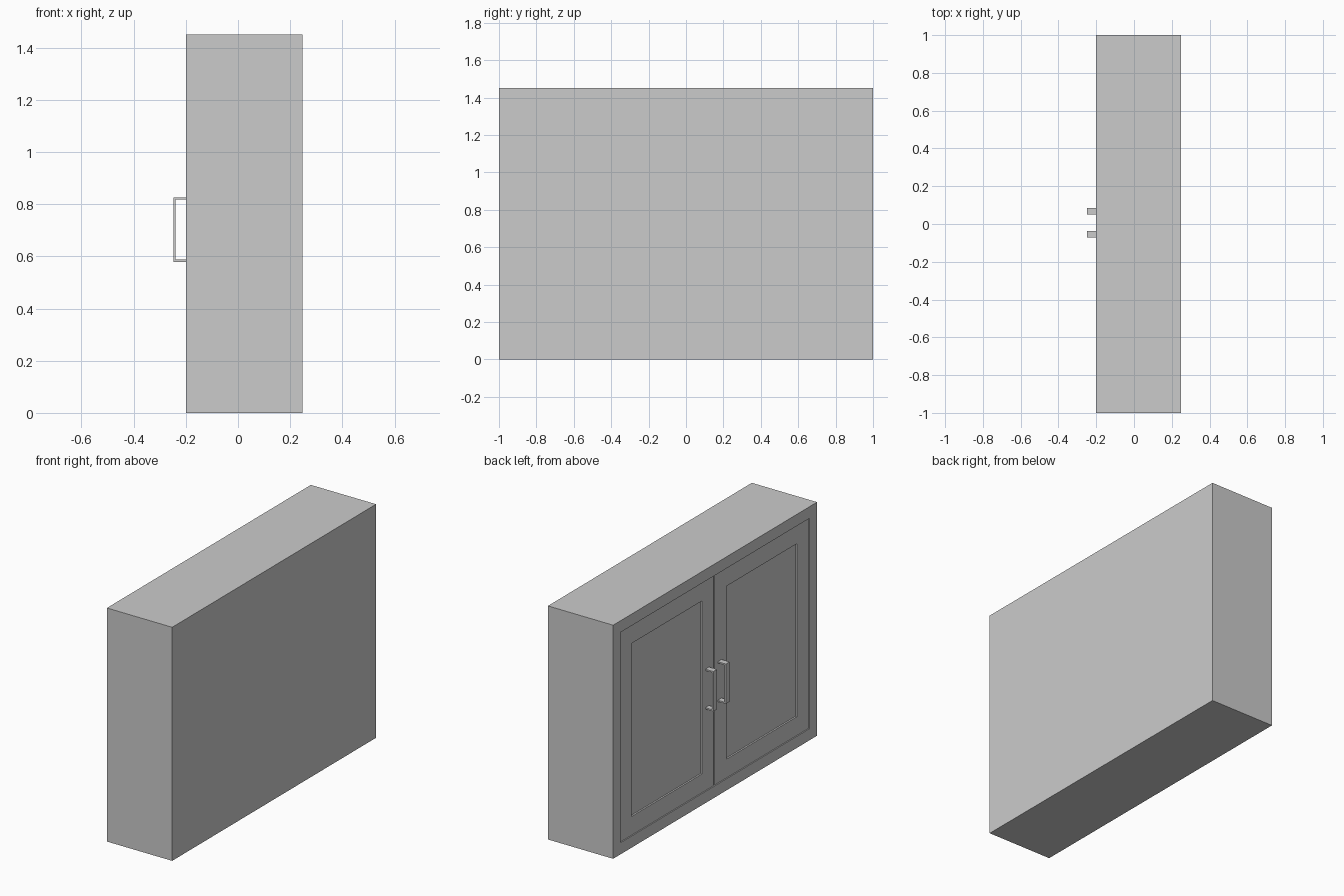
import bpy
import bmesh
from mathutils import Vector

if "Cube" in bpy.data.objects:
    bpy.data.objects.remove(bpy.data.objects["Cube"])

# One plain grey finish for the whole cabinet
grey = bpy.data.materials.new("light_grey")
grey.use_nodes = True
colour = (0.6, 0.6, 0.6, 1)
grey.diffuse_color = colour
grey.node_tree.nodes["Principled BSDF"].inputs["Base Color"].default_value = colour


def add_box(bm, low, high):
    """Add a box between two corners and return its face towards -x."""
    low, high = Vector(low), Vector(high)
    verts = bmesh.ops.create_cube(bm, size=1)["verts"]
    size, middle = high - low, (low + high) / 2
    for v in verts:
        v.co = Vector(a * b for a, b in zip(v.co, size)) + middle
    bm.normal_update()
    return min(verts[0].link_faces[:] + verts[-1].link_faces[:],
               key=lambda f: f.calc_center_median().x)


def recess(bm, face, border, depth):
    """Sink the middle of a face, leaving a flat border and square walls."""
    for thick, sink in ((border, 0), (0, -depth)):
        bmesh.ops.inset_individual(bm, faces=[face], thickness=thick,
                                   depth=sink, use_even_offset=True)
        bm.normal_update()


def finish(bm, name):
    mesh = bpy.data.meshes.new(name)
    bm.to_mesh(mesh)
    bm.free()
    mesh.materials.append(grey)
    obj = bpy.data.objects.new(name, mesh)
    bpy.context.collection.objects.link(obj)
    return obj


FRONT, BACK, HEIGHT = -0.2, 0.248, 1.45
RIM = 0.072

# Cabinet case with a shallow opening for the doors
bm = bmesh.new()
face = add_box(bm, (FRONT, -1, 0), (BACK, 1, HEIGHT))
recess(bm, face, RIM, 0.03)
finish(bm, "cabinet_case")

# Framed doors with a sunken panel, meeting at a narrow gap
door_front = FRONT + 0.007
for name, near, far in (("front_door", RIM - 1, -0.004),
                        ("rear_door", 0.004, 1 - RIM)):
    bm = bmesh.new()
    face = add_box(bm, (door_front, near, RIM), (FRONT + 0.03, far, HEIGHT - RIM))
    recess(bm, face, 0.116, 0.01)
    finish(bm, name)

# Flat bracket handles: a grip and two legs, swept as one square profile
outer, low, high, bar = -0.248, 0.578, 0.826, 0.009
for name, y in (("front_handle", -0.054), ("rear_handle", 0.068)):
    bm = bmesh.new()
    outline = [(door_front, low), (outer, low), (outer, high), (door_front, high),
               (door_front, high - bar), (outer + bar, high - bar),
               (outer + bar, low + bar), (door_front, low + bar)]
    side = bm.faces.new([bm.verts.new((x, y - 0.018, z)) for x, z in outline])
    swept = bmesh.ops.extrude_face_region(bm, geom=[side], use_keep_orig=True)
    bmesh.ops.translate(bm, vec=(0, 0.036, 0),
                        verts=[v for v in swept["geom"]
                               if isinstance(v, bmesh.types.BMVert)])
    bmesh.ops.recalc_face_normals(bm, faces=bm.faces)
    finish(bm, name)
